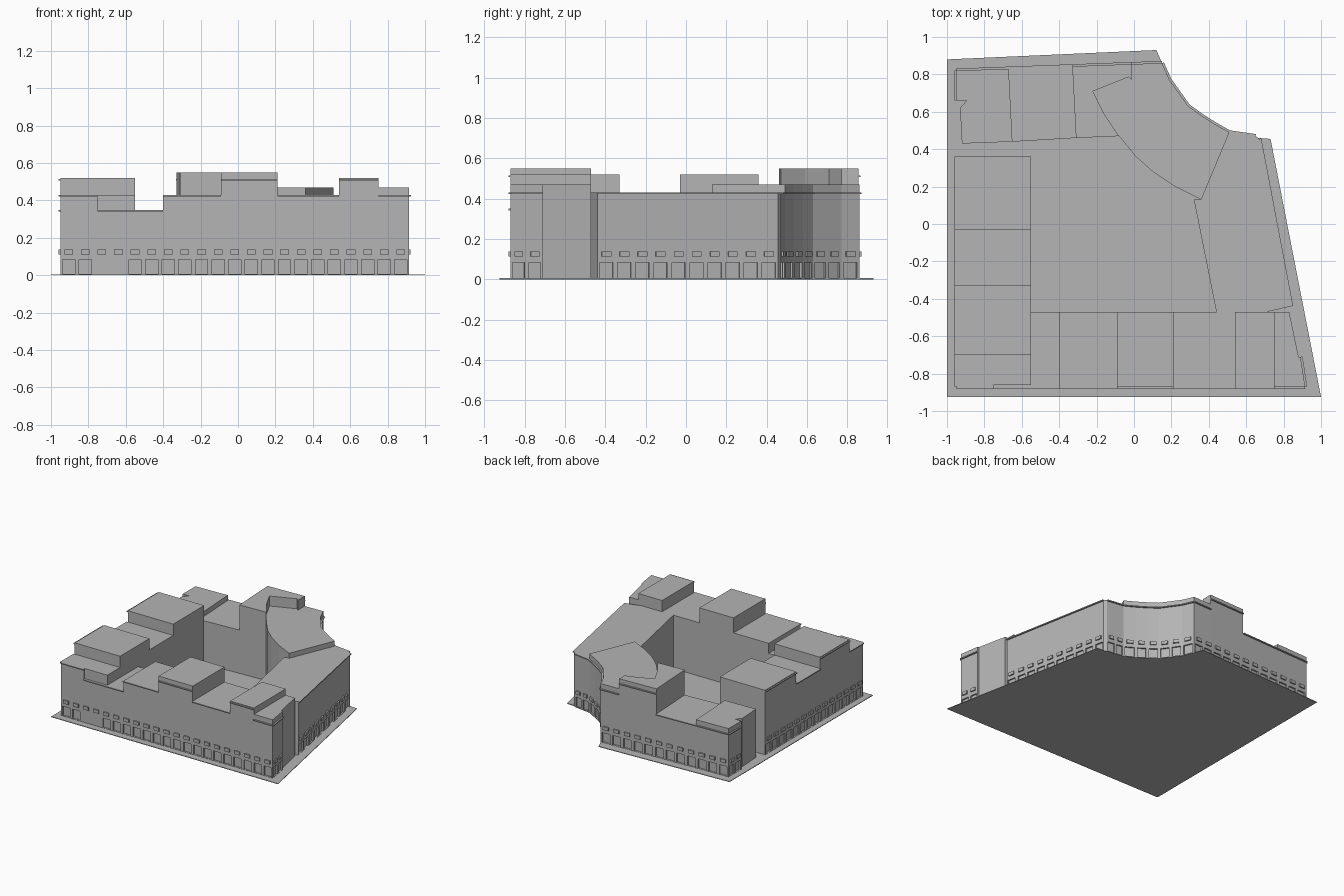
import bpy
import bmesh
from mathutils import Vector

cube = bpy.data.objects.get("Cube")
if cube:
    bpy.data.objects.remove(cube, do_unlink=True)

grey = bpy.data.materials.new("stone_grey")
grey.use_nodes = True
GREY = (0.46, 0.46, 0.46, 1)
grey.diffuse_color = GREY
grey.node_tree.nodes["Principled BSDF"].inputs["Base Color"].default_value = GREY


def add_prism(bm, points, z0, z1):
    """Extrude a counter-clockwise outline from z0 to z1."""
    low = [bm.verts.new((x, y, z0)) for x, y in points]
    high = [bm.verts.new((x, y, z1)) for x, y in points]
    bm.faces.new(low[::-1])
    bm.faces.new(high)
    n = len(points)
    for i in range(n):
        j = (i + 1) % n
        bm.faces.new((low[i], low[j], high[j], high[i]))


def finish(name, bm):
    bmesh.ops.recalc_face_normals(bm, faces=bm.faces)
    mesh = bpy.data.meshes.new(name)
    bm.to_mesh(mesh)
    bm.free()
    mesh.materials.append(grey)
    obj = bpy.data.objects.new(name, mesh)
    bpy.context.collection.objects.link(obj)
    return obj


def prism(name, points, z1, z0=0.0):
    bm = bmesh.new()
    add_prism(bm, points, z0, z1)
    return finish(name, bm)


def rect(x0, x1, y0, y1):
    return [(x0, y0), (x1, y0), (x1, y1), (x0, y1)]


def strip(p, q, a, b, inner, outer):
    """Outline along wall p-q from distance a to b, between two offsets."""
    p, q = Vector(p), Vector(q)
    d = (q - p).normalized()
    out = Vector((d.y, -d.x))
    return [p + d * a + out * outer, p + d * b + out * outer,
            p + d * b + out * inner, p + d * a + out * inner]


# Paved ground plate
curve = [(0.51, 0.49), (0.43, 0.535), (0.36, 0.58), (0.29, 0.63),
         (0.24, 0.70), (0.19, 0.77), (0.15, 0.86)]
prism("ground_plate", [(-1, -0.925), (1, -0.925), (0.73, 0.455), (0.66, 0.46)]
      + curve + [(0.12, 0.93), (-1, 0.88)], 0.005)

# West and front wings, as runs of roof blocks
parts = []
for i, (y0, y1, h) in enumerate([(-0.87, -0.70, 0.43), (-0.70, -0.33, 0.52),
                                 (-0.33, -0.03, 0.43), (-0.03, 0.36, 0.52)]):
    if i == 0:
        # The corner block steps down along the front parapet
        outline = [(-0.95, -0.87), (-0.75, -0.87), (-0.75, -0.86),
                   (-0.55, -0.86), (-0.55, y1), (-0.95, y1)]
    else:
        outline = rect(-0.95, -0.55, y0, y1)
    parts.append(prism(f"west_block_{i}", outline, h))
parts.append(prism("front_low_wall", rect(-0.75, -0.55, -0.87, -0.86), 0.35))
for i, (x0, x1, h) in enumerate([(-0.55, -0.40, 0.35), (-0.40, -0.09, 0.43),
                                 (-0.09, 0.21, 0.55), (0.21, 0.54, 0.43),
                                 (0.54, 0.75, 0.52)]):
    parts.append(prism(f"front_block_{i}", rect(x0, x1, -0.87, -0.47), h))
parts.append(prism("front_right_corner", [(0.75, -0.87), (0.915, -0.87), (0.89, -0.71),
                                          (0.88, -0.71), (0.83, -0.47), (0.75, -0.47)], 0.47))

# East wing
parts.append(prism("east_wing", [(0.44, -0.47), (0.71, -0.47), (0.84, -0.44), (0.67, 0.455),
                                 (0.65, 0.47), (0.51, 0.49), (0.36, 0.13), (0.32, 0.13)], 0.43))

# Concave corner building with a rounded courtyard side
arc = [(-0.22, 0.71), (-0.16, 0.59), (-0.08, 0.47), (0.01, 0.36), (0.1, 0.28), (0.22, 0.2)]
parts.append(prism("curved_corner", [(0.36, 0.13)] + curve + [(-0.01, 0.855), (-0.01, 0.77),
             (-0.03, 0.785)] + arc, 0.47))

# Back wing
parts.append(prism("back_tall_block", [(-0.31, 0.46), (-0.08, 0.47), (-0.16, 0.59),
             (-0.22, 0.71), (-0.03, 0.785), (-0.01, 0.77), (-0.01, 0.855), (-0.33, 0.843)], 0.55))
parts.append(prism("back_low_block", [(-0.65, 0.44), (-0.31, 0.46), (-0.33, 0.843),
                                      (-0.67, 0.83)], 0.35))
parts.append(prism("back_corner_block", [(-0.92, 0.43), (-0.65, 0.44), (-0.67, 0.83),
             (-0.95, 0.82), (-0.95, 0.66), (-0.895, 0.66), (-0.93, 0.62)], 0.39))

# Street walls that carry openings
walls = [((-0.95, -0.87), (0.915, -0.87)), ((0.915, -0.87), (0.89, -0.71)),
         ((0.84, -0.44), (0.67, 0.455)), ((0.65, 0.47), (0.51, 0.49)),
         ((0.15, 0.86), (-0.95, 0.82)), ((-0.95, 0.82), (-0.95, 0.66)),
         ((-0.95, 0.36), (-0.95, -0.87))]
walls += list(zip(curve[:-1], curve[1:]))

# Ground-floor recesses and projecting upper window frames
cut_bm, win_bm = bmesh.new(), bmesh.new()
for w, (p, q) in enumerate(walls):
    length = (Vector(q) - Vector(p)).length
    bays = max(1, round(length / 0.09))
    step = length / bays
    for i in range(bays):
        mid = (i + 0.5) * step
        x = p[0] + (q[0] - p[0]) * (i + 0.5) / bays
        if not (w == 0 and -0.77 < x < -0.56):
            half = step * 0.37
            add_prism(cut_bm, strip(p, q, mid - half, mid + half, -0.012, 0.02), 0.007, 0.083)
        half = step * 0.26
        add_prism(win_bm, strip(p, q, mid - half, mid + half, -0.005, 0.01), 0.112, 0.138)
finish("upper_windows", win_bm)

cutter = finish("opening_cutter", cut_bm)
cutter.hide_render = True
for obj in parts:
    mod = obj.modifiers.new("openings", "BOOLEAN")
    mod.operation = "DIFFERENCE"
    mod.solver = "EXACT"
    mod.object = cutter
    bpy.context.view_layer.objects.active = obj
    bpy.ops.object.modifier_apply(modifier=mod.name)
bpy.data.objects.remove(cutter, do_unlink=True)

# Cornices along the street walls
cornices = [((-0.95, -0.87), (-0.75, -0.87), 0.43), ((-0.75, -0.87), (-0.40, -0.87), 0.35),
            ((-0.40, -0.87), (-0.09, -0.87), 0.43), ((-0.09, -0.87), (0.21, -0.87), 0.515),
            ((0.21, -0.87), (0.54, -0.87), 0.43), ((0.54, -0.87), (0.75, -0.87), 0.515),
            ((0.75, -0.87), (0.915, -0.87), 0.43), ((0.915, -0.87), (0.89, -0.71), 0.43),
            ((0.84, -0.44), (0.67, 0.455), 0.43), ((0.65, 0.47), (0.51, 0.49), 0.43),
            ((0.15, 0.86), (-0.01, 0.855), 0.43), ((-0.01, 0.855), (-0.33, 0.843), 0.515),
            ((-0.33, 0.843), (-0.95, 0.82), 0.35), ((-0.95, 0.82), (-0.95, 0.66), 0.35),
            ((-0.95, 0.36), (-0.95, -0.03), 0.515), ((-0.95, -0.03), (-0.95, -0.33), 0.43),
            ((-0.95, -0.33), (-0.95, -0.70), 0.515), ((-0.95, -0.70), (-0.95, -0.87), 0.43)]
cornices += [(a, b, 0.43) for a, b in zip(curve[:-1], curve[1:])]
bm = bmesh.new()
for p, q, z in cornices:
    length = (Vector(q) - Vector(p)).length
    add_prism(bm, strip(p, q, 0, length, -0.004, 0.011), z - 0.008, z)
finish("cornices", bm)
